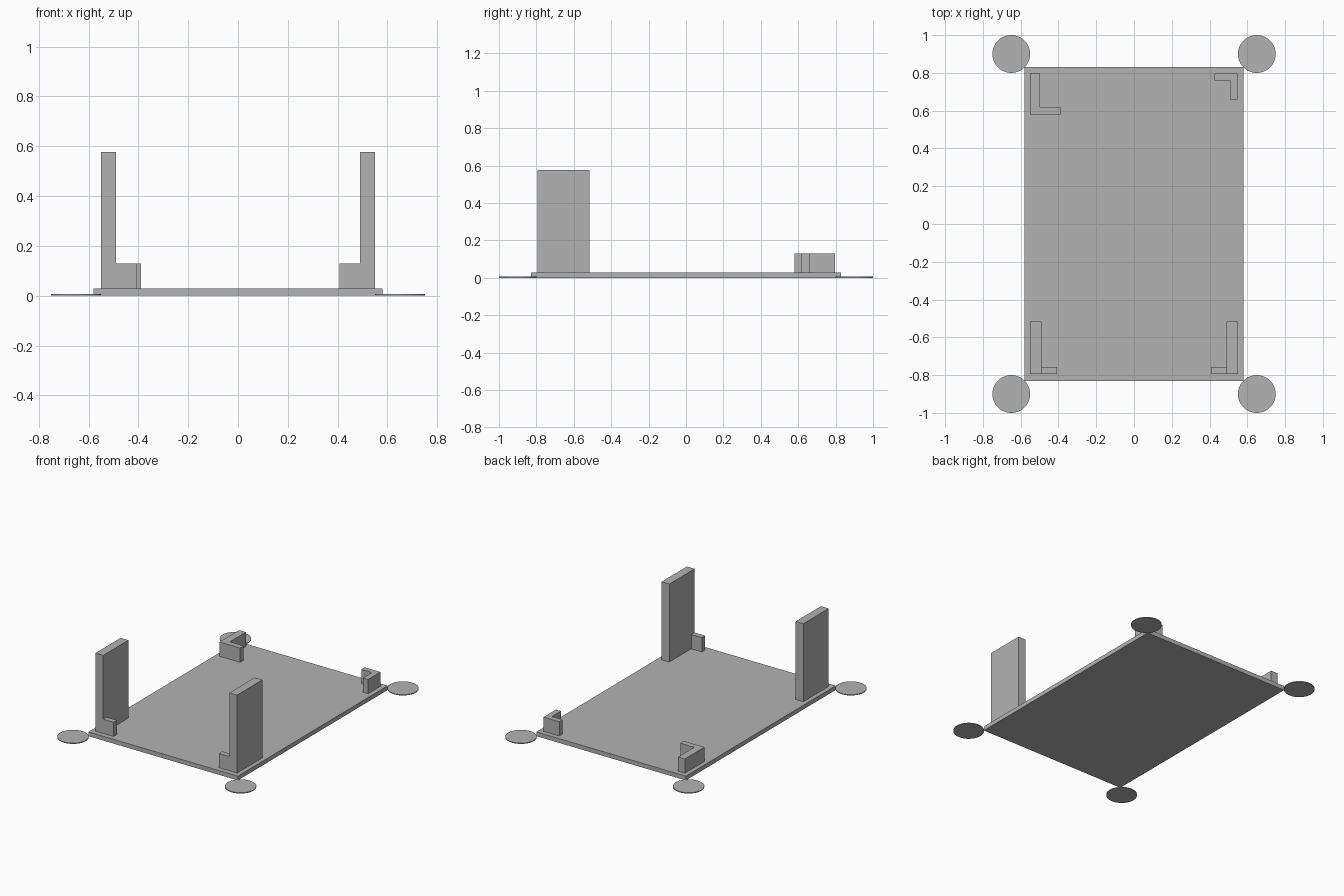
import bpy
import bmesh
from math import cos, sin, tau

cube = bpy.data.objects.get("Cube")
if cube:
    bpy.data.objects.remove(cube, do_unlink=True)

grey = bpy.data.materials.new("plain grey")
grey.use_nodes = True
colour = (0.45, 0.45, 0.45, 1)
grey.diffuse_color = colour
grey.node_tree.nodes["Principled BSDF"].inputs["Base Color"].default_value = colour

BASE_TOP = 0.03
LIP_TOP = 0.13
POST_TOP = 0.577


def prism(name, outline, bottom, top):
    """Extrude a flat outline straight up into a solid."""
    bm = bmesh.new()
    face = bm.faces.new([bm.verts.new((x, y, bottom)) for x, y in outline])
    up = bmesh.ops.extrude_face_region(bm, geom=[face])["geom"]
    verts = [v for v in up if isinstance(v, bmesh.types.BMVert)]
    bmesh.ops.translate(bm, verts=verts, vec=(0, 0, top - bottom))
    bmesh.ops.recalc_face_normals(bm, faces=bm.faces)
    mesh = bpy.data.meshes.new(name)
    bm.to_mesh(mesh)
    bm.free()
    mesh.materials.append(grey)
    obj = bpy.data.objects.new(name, mesh)
    bpy.context.collection.objects.link(obj)
    return obj


def rect(x0, x1, y0, y1):
    return [(x0, y0), (x1, y0), (x1, y1), (x0, y1)]


# Base plate
prism("base_plate", rect(-0.58, 0.58, -0.83, 0.83), 0, BASE_TOP)

# Thin round pads at the four corners
for side, sx in (("right", -1), ("left", 1)):
    for end, sy in (("front", -1), ("back", 1)):
        ring = [(sx * 0.65 + 0.1 * cos(tau * i / 48),
                 sy * 0.9 + 0.1 * sin(tau * i / 48)) for i in range(48)]
        prism(f"{end}_{side}_corner_pad", ring, 0, 0.006)

# Tall front posts with a short lip pointing inwards
for side, s in (("right", -1), ("left", 1)):
    prism(f"front_{side}_post",
          rect(s * 0.55, s * 0.49, -0.795, -0.515), BASE_TOP, POST_TOP)
    prism(f"front_{side}_lip",
          rect(s * 0.49, s * 0.408, -0.795, -0.758), BASE_TOP, LIP_TOP)

# Low L-shaped brackets at the back
prism("back_right_bracket",
      [(-0.55, 0.58), (-0.39, 0.58), (-0.39, 0.62),
       (-0.497, 0.62), (-0.497, 0.797), (-0.55, 0.797)], BASE_TOP, LIP_TOP)
prism("back_left_bracket",
      [(0.425, 0.797), (0.425, 0.76), (0.508, 0.76),
       (0.508, 0.66), (0.547, 0.66), (0.547, 0.797)], BASE_TOP, LIP_TOP)
